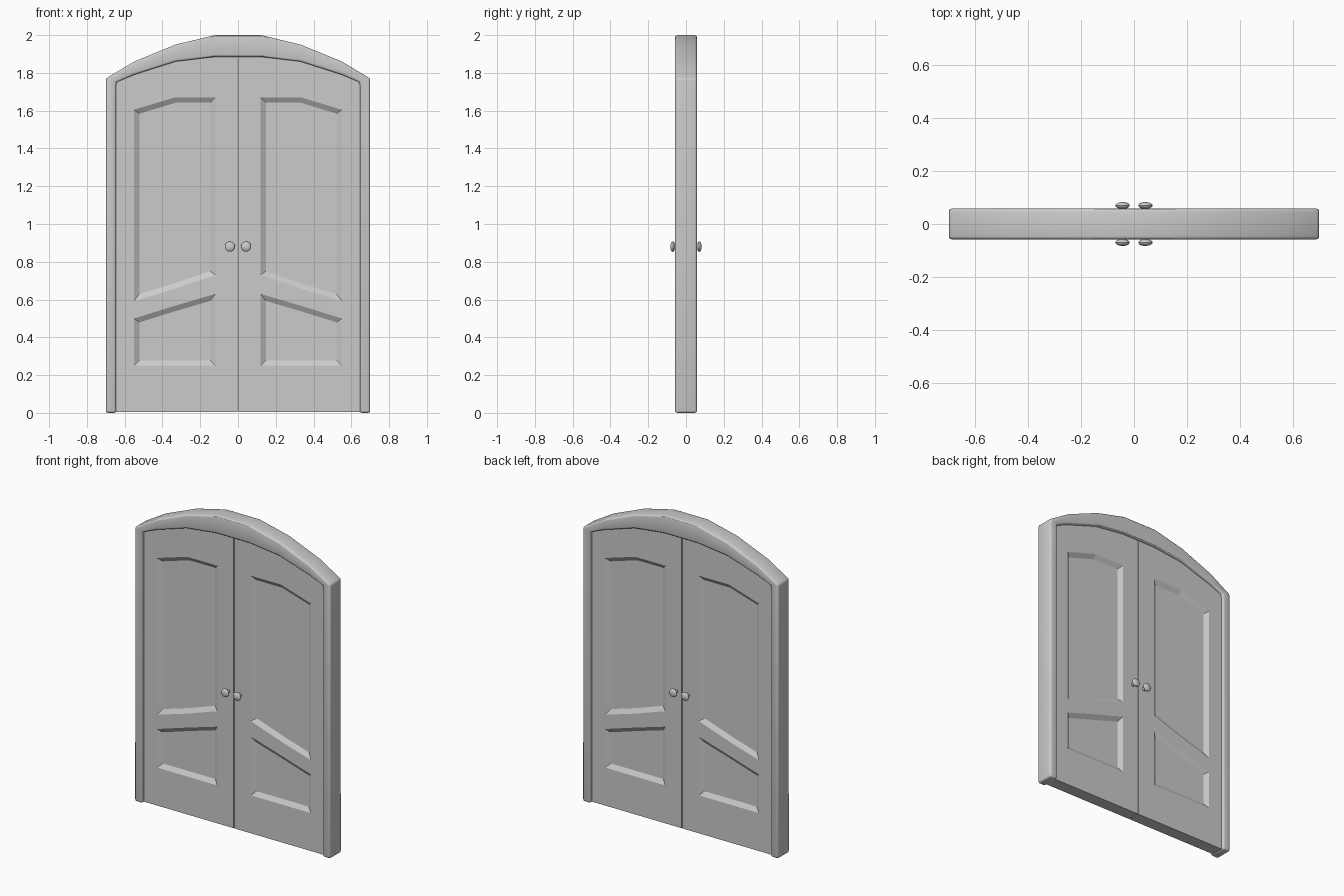
import bpy, bmesh, math
from mathutils import Matrix

if "Cube" in bpy.data.objects:
    bpy.data.objects.remove(bpy.data.objects["Cube"])

FRAME_D, LEAF_D = 0.058, 0.04
# Right half of the arch outlines, from jamb foot to crown (x, z)
OUTER = [(0.70, 0.0), (0.70, 1.77), (0.55, 1.86), (0.33, 1.95), (0.12, 2.0)]
INNER = [(0.645, 0.0), (0.645, 1.75), (0.55, 1.79), (0.33, 1.86), (0.12, 1.885)]
# Door leaf outline (tucked slightly behind the frame) and its sunken panels
LEAF = [(0.003, 0.005), (0.648, 0.005), (0.648, 1.753), (0.55, 1.795),
        (0.33, 1.865), (0.12, 1.89), (0.003, 1.89)]
PANELS = [[(0.12, 0.73), (0.34, 0.655), (0.55, 0.592), (0.55, 1.605), (0.335, 1.67), (0.12, 1.67)],
          [(0.12, 0.25), (0.55, 0.25), (0.55, 0.50), (0.34, 0.565), (0.12, 0.63)]]


def finish(bm, name, smooth=True):
    bmesh.ops.recalc_face_normals(bm, faces=bm.faces)
    me = bpy.data.meshes.new(name)
    bm.to_mesh(me)
    bm.free()
    ob = bpy.data.objects.new(name, me)
    bpy.context.collection.objects.link(ob)
    if smooth:
        bpy.ops.object.select_all(action='DESELECT')
        ob.select_set(True)
        bpy.context.view_layer.objects.active = ob
        bpy.ops.object.shade_smooth_by_angle(angle=math.radians(30))
    return ob


def both_sides(half):
    return half + [(-x, z) for x, z in reversed(half)]


def make_frame():
    bm = bmesh.new()
    out, inn = both_sides(OUTER), both_sides(INNER)
    rings = [[bm.verts.new((x, y, z)) for x, z in pts]
             for pts, y in ((out, -FRAME_D), (inn, -FRAME_D), (inn, FRAME_D), (out, FRAME_D))]
    for k in range(4):
        a, b = rings[k], rings[(k + 1) % 4]
        for i in range(len(a) - 1):
            bm.faces.new((a[i], a[i + 1], b[i + 1], b[i]))
    for i in (0, -1):
        bm.faces.new([r[i] for r in rings])
    # Rounded edges everywhere except the shallow arch joints
    bmesh.ops.recalc_face_normals(bm, faces=bm.faces)
    sharp = [e for e in bm.edges if e.calc_face_angle(0) > math.radians(40)]
    bmesh.ops.bevel(bm, geom=sharp, offset=0.012, segments=3, profile=0.5, affect='EDGES')
    finish(bm, "door_frame")


def make_leaf(side, name):
    bm = bmesh.new()

    def loop(pts, y=-LEAF_D):
        return [bm.verts.new((side * x, y, z)) for x, z in pts]

    def edges(vs):
        return [bm.edges.new((vs[i - 1], vs[i])) for i in range(len(vs))]

    # Flat front around the panel openings
    rim = loop(LEAF)
    holes = [loop(p) for p in PANELS]
    boundary = edges(rim)
    for h in holes:
        boundary += edges(h)
    bmesh.ops.triangle_fill(bm, use_beauty=True, edges=boundary, normal=(0, -1, 0))
    # Sunken panels with sloped borders
    for h in holes:
        f = bm.faces.new(h)
        f.normal_update()
        if f.normal.y > 0:
            f.normal_flip()
        bmesh.ops.inset_region(bm, faces=[f], thickness=0.028, depth=-0.018,
                               use_boundary=True, use_even_offset=True)
    # Edge wall back to the mid-plane, then mirror for the rear face
    mid = loop(LEAF, 0)
    for i in range(len(rim)):
        bm.faces.new((rim[i - 1], rim[i], mid[i], mid[i - 1]))
    bmesh.ops.mirror(bm, geom=bm.verts[:] + bm.edges[:] + bm.faces[:],
                     matrix=Matrix.Identity(4), merge_dist=0.0005, axis='Y')
    bmesh.ops.remove_doubles(bm, verts=bm.verts, dist=0.0001)
    finish(bm, name, smooth=False)


def make_knob(sx, sy, name):
    bm = bmesh.new()
    turn = Matrix.Rotation(math.pi / 2, 4, 'X')
    # Flattened round knob on a short stem
    bmesh.ops.create_uvsphere(bm, u_segments=20, v_segments=12, radius=1,
                              matrix=Matrix.Translation((sx * 0.043, sy * 0.07, 0.88)) @ turn
                              @ Matrix.Diagonal((0.027, 0.027, 0.013, 1)))
    bmesh.ops.create_cone(bm, cap_ends=True, segments=16, radius1=0.012, radius2=0.012, depth=0.035,
                          matrix=Matrix.Translation((sx * 0.043, sy * 0.052, 0.88)) @ turn)
    finish(bm, name)


make_frame()
for sx, lr in ((-1, "left"), (1, "right")):
    make_leaf(sx, lr + "_door_leaf")
    for sy, fb in ((-1, "front"), (1, "back")):
        make_knob(sx, sy, f"{lr}_{fb}_knob")
